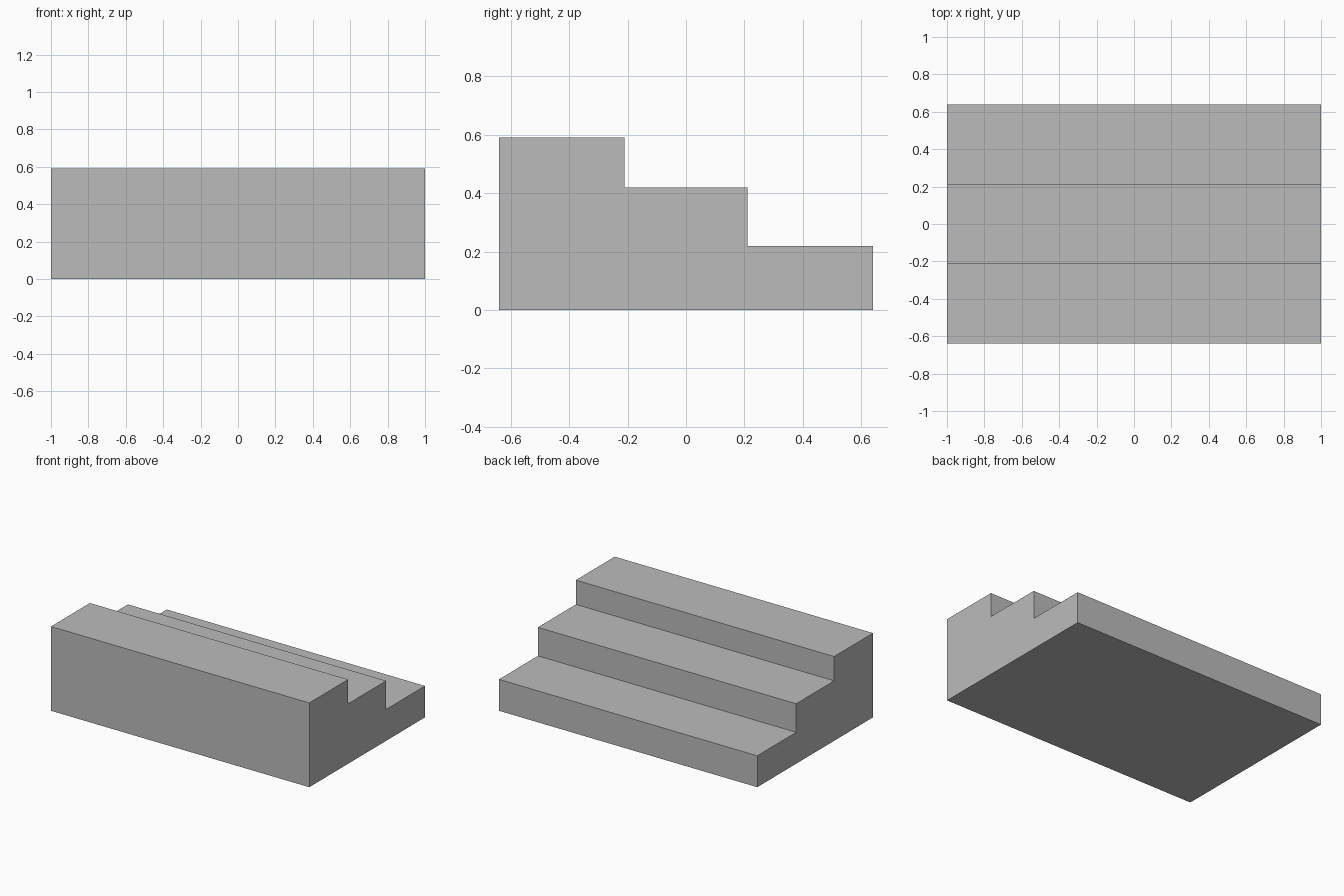
import bpy
import bmesh

cube = bpy.data.objects.get("Cube")
if cube:
    bpy.data.objects.remove(cube, do_unlink=True)

# Plain grey material
grey = bpy.data.materials.new("plain_grey")
grey.use_nodes = True
colour = (0.5, 0.5, 0.5, 1)
grey.diffuse_color = colour
grey.node_tree.nodes["Principled BSDF"].inputs["Base Color"].default_value = colour

# Stepped side profile (y, z), highest at the front
HALF_WIDTH = 1.0
profile = [(-0.64, 0), (0.64, 0), (0.64, 0.22), (0.21, 0.22),
           (0.21, 0.42), (-0.21, 0.42), (-0.21, 0.59), (-0.64, 0.59)]

# Extrude the profile across the full width
bm = bmesh.new()
side = bm.faces.new([bm.verts.new((-HALF_WIDTH, y, z)) for y, z in profile])
extruded = bmesh.ops.extrude_face_region(bm, geom=[side], use_keep_orig=True)
moved = [g for g in extruded["geom"] if isinstance(g, bmesh.types.BMVert)]
bmesh.ops.translate(bm, verts=moved, vec=(2 * HALF_WIDTH, 0, 0))
bmesh.ops.recalc_face_normals(bm, faces=bm.faces)

mesh = bpy.data.meshes.new("steps")
bm.to_mesh(mesh)
bm.free()
mesh.materials.append(grey)
steps = bpy.data.objects.new("steps", mesh)
bpy.context.collection.objects.link(steps)
